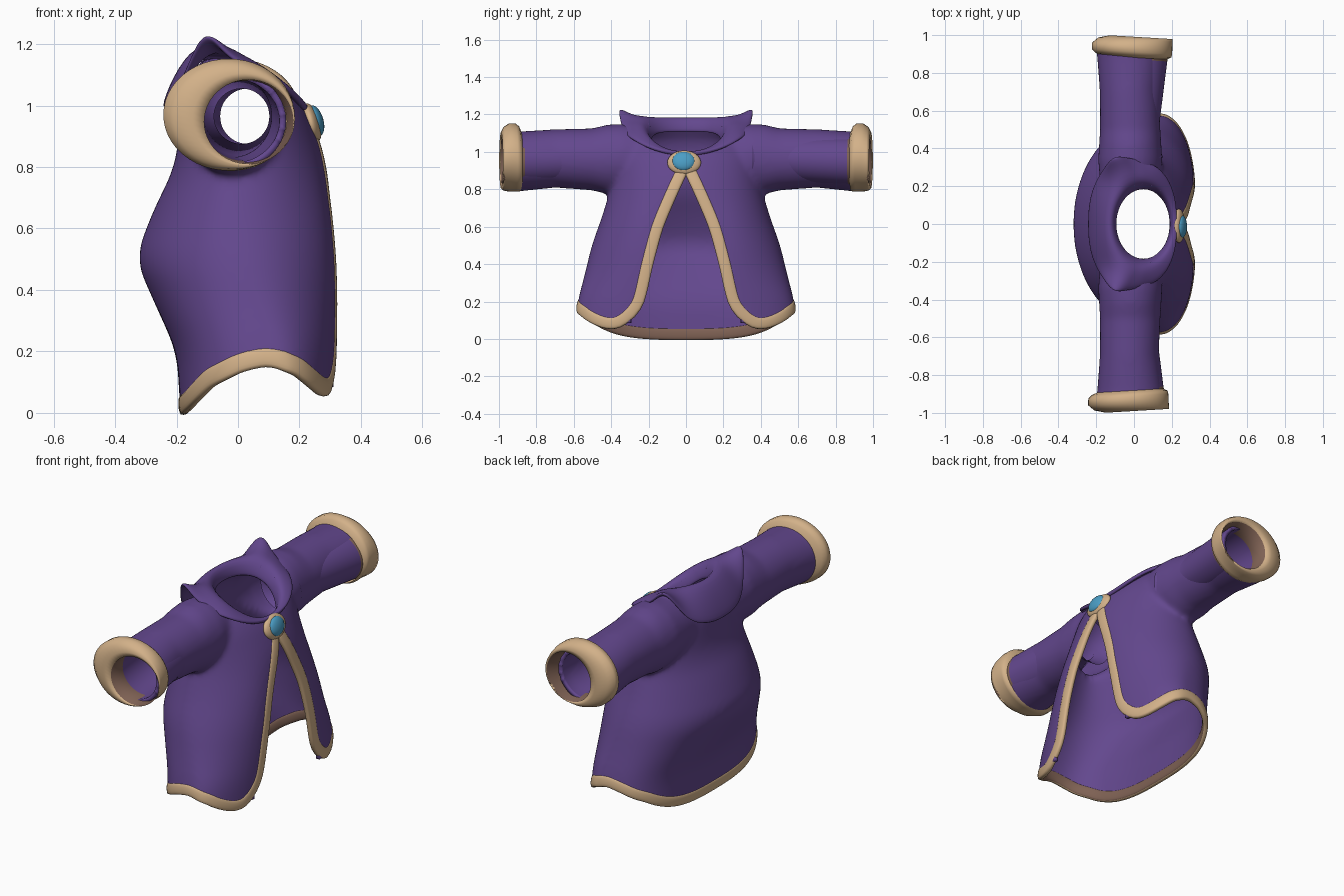
import bpy, bmesh, math
from mathutils import Vector
from mathutils.bvhtree import BVHTree

cube = bpy.data.objects.get("Cube")
if cube:
    bpy.data.objects.remove(cube, do_unlink=True)


def material(name, rgb):
    m = bpy.data.materials.new(name)
    m.use_nodes = True
    m.diffuse_color = (*rgb, 1)
    bsdf = next(n for n in m.node_tree.nodes if n.type == 'BSDF_PRINCIPLED')
    bsdf.inputs["Base Color"].default_value = (*rgb, 1)
    return m


PURPLE = material("purple_cloth", (0.125, 0.064, 0.27))
TAN = material("tan_trim", (0.65, 0.44, 0.25))
BROWN = material("brown_lining", (0.21, 0.12, 0.088))
BLUE = material("blue_gem", (0.07, 0.34, 0.56))


def add_loft(bm, rings, cap=True):
    """Bridge closed rings of points into a tube; returns faces by ring."""
    rows = [[bm.verts.new(p) for p in ring] for ring in rings]
    bands = []
    for a, b in zip(rows, rows[1:]):
        n = len(a)
        bands.append([bm.faces.new((a[i], a[(i + 1) % n], b[(i + 1) % n], b[i]))
                      for i in range(n)])
    if cap:
        bm.faces.new(rows[0])
        bm.faces.new(rows[-1])
    return bands


def finish(bm, name, *mats):
    bmesh.ops.recalc_face_normals(bm, faces=bm.faces)
    for f in bm.faces:
        f.smooth = True
    me = bpy.data.meshes.new(name)
    bm.to_mesh(me)
    bm.free()
    for m in mats:
        me.materials.append(m)
    ob = bpy.data.objects.new(name, me)
    bpy.context.collection.objects.link(ob)
    return ob


def angles(n):
    return [2 * math.pi * i / n for i in range(n)]


def power(v, e):
    return math.copysign(abs(v) ** e, v)


def lookup(table, t):
    """Interpolate the values listed against rising keys."""
    if t <= table[0][0]:
        return table[0][1:]
    for p, q in zip(table, table[1:]):
        if t <= q[0]:
            f = (t - p[0]) / (q[0] - p[0])
            return [u + (v - u) * f for u, v in zip(p[1:], q[1:])]
    return table[-1][1:]


# Body: height, back x, front x, half width, x of the widest point,
# squareness of the back, inward curl at the front opening
BODY = [(-.06, -.185, .312, .60, .14, .7, 1), (.05, -.19, .314, .595, .14, .7, 1),
        (.2, -.2, .318, .58, .13, .72, 1), (.35, -.268, .32, .54, .07, .85, 1),
        (.5, -.335, .316, .505, .02, 1, 1), (.65, -.28, .306, .45, 0, 1, .8),
        (.8, -.205, .29, .405, 0, 1, .2), (.9, -.193, .258, .395, 0, 1, 0),
        (1.0, -.19, .215, .385, 0, 1, 0), (1.08, -.17, .155, .33, 0, 1, 0),
        (1.14, -.13, .1, .22, 0, 1, 0), (1.17, -.08, .08, .14, 0, 1, 0)]


def body_point(z, a):
    samples = [lookup(BODY, z + d * .015) for d in range(-4, 5)]
    back, front, half, mid, square, curl = [sum(v) / len(samples) for v in zip(*samples)]
    c, s = math.cos(a), math.sin(a)
    if c > 0:
        c *= 1 + curl * (.176 - .21 * c ** 10)
        return Vector((mid + c * (front - mid), half * s, z))
    return Vector((mid + power(c, square) * (mid - back), half * power(s, square), z))


def sleeve_rings(rows, side, n=48, tilt=0):
    """Rows: y, centre x, centre z, x radius, z radius."""
    rings = []
    for y, cx, cz, rx, rz in rows:
        ring = [(cx + rx * math.cos(a), cz + rz * math.sin(a)) for a in angles(n)]
        rings.append([(x, side * (y - tilt * x), z) for x, z in ring])
    return rings


SLEEVE = [(.1, -.02, .96, .15, .16), (.34, -.02, .965, .17, .185),
          (.42, -.02, .96, .165, .186), (.5, -.02, .96, .16, .166),
          (.7, -.025, .965, .156, .156), (.88, -.02, .95, .175, .16),
          (.95, -.02, .95, .18, .162)]

# Coat volume: body and sleeves blended into one skin
bm = bmesh.new()
add_loft(bm, [[body_point(-.06 + .03 * i, a) for a in angles(80)] for i in range(42)])
for side in (1, -1):
    add_loft(bm, sleeve_rings(SLEEVE, side))
coat = finish(bm, "coat", PURPLE)
remesh = coat.modifiers.new("blend", 'REMESH')
remesh.mode = 'VOXEL'
remesh.voxel_size = 0.013
relax = coat.modifiers.new("relax", 'SMOOTH')
relax.factor = 0.5
relax.iterations = 14
deps = bpy.context.evaluated_depsgraph_get()
skin = bpy.data.meshes.new_from_object(coat.evaluated_get(deps))
coat.modifiers.clear()
coat.data = skin
if not skin.materials:
    skin.materials.append(PURPLE)

# Edges of the coat: front opening half width by height, hem height by x
OPENING = [(.1, .30), (.16, .265), (.25, .24), (.4, .208), (.6, .155),
           (.88, .04), (.93, .02)]
HEM = [(-.2, .02), (-.17, .045), (-.1, .115), (0, .165), (.1, .19),
       (.2, .155), (.28, .085)]


def opening(z):
    return lookup(OPENING, z)[0]


def hem(x):
    return lookup(HEM, x)[0]


bm = bmesh.new()
bm.from_mesh(skin)
tree = BVHTree.FromBMesh(bm)


def outside(f):
    x, y, z = f.calc_center_median()
    neck = z > .95 and ((x - .05) / .17) ** 2 + (y / .215) ** 2 < 1
    front = x > .1 and z < .93 and abs(y) < opening(z)
    return z < hem(x) or front or neck or abs(y) > .93


bmesh.ops.delete(bm, geom=[f for f in bm.faces if outside(f)], context='FACES')
for f in bm.faces:
    f.smooth = True
    f.material_index = 0
bm.to_mesh(skin)
bm.free()
shell = coat.modifiers.new("cloth", 'SOLIDIFY')
shell.thickness = 0.022
shell.offset = -1

# Trim: a nearly flush band down the opening and around the hem
path = [Vector((.3, opening(z), z)) for z in [.93 - .03 * i for i in range(27)]]
start = math.asin(.35 / .59)
for i in range(61):
    p = body_point(.12, start + (math.pi - start) * i / 60)
    p.z = hem(p.x)
    path.append(p)
path += [Vector((p.x, -p.y, p.z)) for p in reversed(path[:-1])]
for _ in range(3):
    path = [path[0]] + [(a + 2 * b + c) / 4 for a, b, c in
                        zip(path, path[1:], path[2:])] + [path[-1]]
hits = [tree.find_nearest(p)[:2] for p in path]
rings = []
for i, (p, n) in enumerate(hits):
    t = hits[min(i + 1, len(hits) - 1)][0] - hits[max(i - 1, 0)][0]
    across = t.cross(n).normalized()
    rings.append([p - n * .011 + across * .032 * math.cos(a)
                  + n * .016 * power(math.sin(a), .5) for a in angles(16)])
bm = bmesh.new()
for band in add_loft(bm, rings):
    for i, f in enumerate(band):
        f.material_index = 1 if 9 <= i <= 14 else 0
finish(bm, "hem_and_opening_trim", TAN, BROWN)

# Cuffs and tapering sleeve linings; the left sleeve end sits further forward
CUFF = [(.88, -.02, .95, .172, .157), (.892, -.023, .962, .2, .175),
        (.91, -.03, .97, .212, .182), (.945, -.03, .97, .213, .182),
        (.975, -.012, .963, .197, .17), (.99, .018, .955, .167, .15),
        (.985, .035, .947, .145, .137), (.87, .02, .95, .136, .13)]
LINING = [CUFF[-1], (.6, 0, .96, .122, .122),
          (.42, .012, .965, .09, .09), (.36, 0, .965, .135, .135)]
for side, word, shift in ((1, "left", .02), (-1, "right", 0)):
    bm = bmesh.new()
    bands = add_loft(bm, sleeve_rings(CUFF, side, tilt=.06), cap=False)
    for f in bands[-1]:
        f.material_index = 1
    cuff = finish(bm, word + "_cuff", TAN, BROWN)
    bm = bmesh.new()
    add_loft(bm, sleeve_rings(LINING, side, tilt=.06), cap=False)
    lining = finish(bm, word + "_sleeve_lining", PURPLE)
    cuff.location.x = lining.location.x = shift

# Collar: a rolled neckline folding out to two raised side points
inner, roll, middle, edge = [], [], [], []
for a in angles(72):
    c, s = math.cos(a), math.sin(a)
    back = (1 - c) / 2
    top = 1.1 - .105 * c + .05 * s * s
    off = math.degrees(math.acos(max(-1, min(1, c)))) - 110
    tip = .14 * math.exp(-(off / 19) ** 2)
    inner.append(Vector((.05 + .145 * c, .185 * s, top - .1)))
    roll.append(Vector((.04 + .16 * c, .22 * s, top)))
    edge.append(Vector((-.008 + .235 * power(c, .8),
                        (.335 + .27 * tip) * power(s, .85),
                        .99 + .11 * s * s + tip)))
    m = roll[-1].lerp(edge[-1], .55)
    m.z += .035 * back - .33 * tip
    middle.append(m)
bm = bmesh.new()
add_loft(bm, [inner, roll, middle, edge], cap=False)
collar = finish(bm, "collar", PURPLE)
fold = collar.modifiers.new("cloth", 'SOLIDIFY')
fold.thickness = 0.022
fold.offset = 0
soft = collar.modifiers.new("soft", 'SUBSURF')
soft.levels = soft.render_levels = 2

# Clasp: padded plate with a domed gem
for name, mat, spot, size in (
        ("clasp_plate", TAN, (.238, -.01, .943), (.03, .09, .066)),
        ("clasp_gem", BLUE, (.252, -.013, .95), (.026, .061, .052))):
    bm = bmesh.new()
    bmesh.ops.create_uvsphere(bm, u_segments=32, v_segments=16, radius=1)
    ob = finish(bm, name, mat)
    ob.location = spot
    ob.scale = size
    ob.rotation_euler.y = -.28
